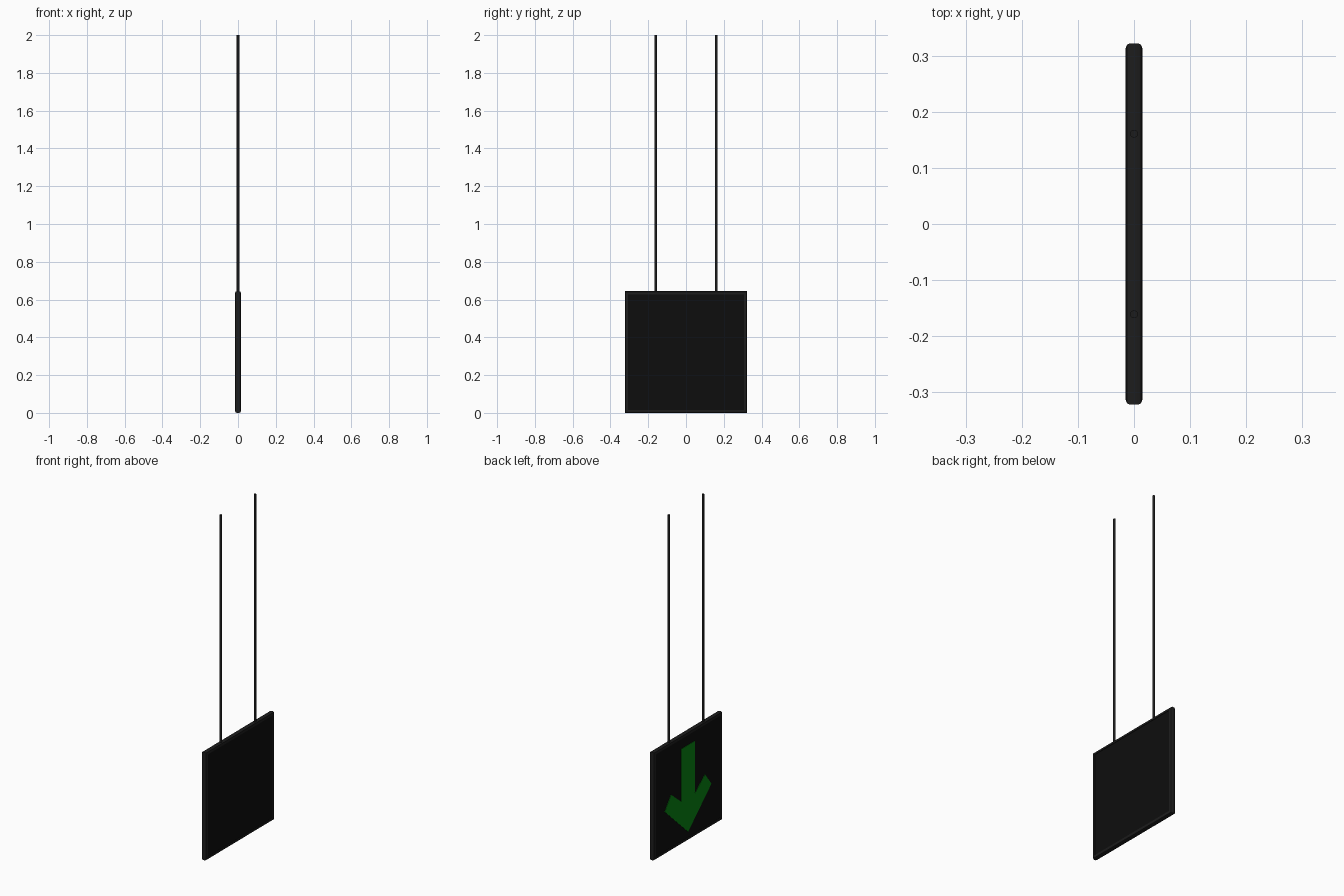
import bpy, bmesh
from mathutils import Vector

if "Cube" in bpy.data.objects:
    bpy.data.objects.remove(bpy.data.objects["Cube"])

SIZE, DEPTH = 0.644, 0.030      # panel square and thickness
ROD_R, ROD_Y = 0.007, 0.161


def material(name, rgb):
    m = bpy.data.materials.new(name)
    m.diffuse_color = (*rgb, 1)
    m.use_nodes = True
    m.node_tree.nodes["Principled BSDF"].inputs["Base Color"].default_value = m.diffuse_color
    return m


def finish(bm, name, mat, smooth=False):
    bmesh.ops.recalc_face_normals(bm, faces=bm.faces)
    me = bpy.data.meshes.new(name)
    bm.to_mesh(me)
    bm.free()
    ob = bpy.data.objects.new(name, me)
    bpy.context.collection.objects.link(ob)
    me.materials.append(mat)
    if smooth:
        bpy.context.view_layer.objects.active = ob
        ob.select_set(True)
        bpy.ops.object.shade_smooth_by_angle(angle=0.7)
        ob.select_set(False)
    return ob


black = material("black_metal", (0.012, 0.012, 0.012))
screen_black = material("screen_black", (0.004, 0.004, 0.004))
green = material("green", (0.002, 0.23, 0.006))

# Frame: rounded profile swept around the square with mitred corners
h, d = SIZE / 2, DEPTH / 2
profile = [(0.016, -0.010), (0.016, -d), (0.009, -d), (0.0027, -0.0125),
           (0, -0.007), (0, 0.007), (0.0027, 0.0125), (0.009, d),
           (0.016, d), (0.016, 0.010)]      # (inset from edge, x)
bm = bmesh.new()
rings = [[bm.verts.new((x, sy * (h - i), h + sz * (h - i))) for i, x in profile]
         for sy, sz in ((-1, -1), (1, -1), (1, 1), (-1, 1))]
n = len(profile)
for k in range(4):
    a, b = rings[k], rings[(k + 1) % 4]
    for j in range(n):
        bm.faces.new((a[j], b[j], b[(j + 1) % n], a[(j + 1) % n]))
finish(bm, "frame", black, True)

# Screen panel set into the frame
bm = bmesh.new()
bmesh.ops.create_cube(bm, size=1)
bmesh.ops.scale(bm, vec=(0.024, SIZE - 0.03, SIZE - 0.03), verts=bm.verts)
bmesh.ops.translate(bm, vec=(0, 0, h), verts=bm.verts)
finish(bm, "screen", screen_black)

# Down arrow on the -x side only
half = [(0.064, 0.568), (0.064, 0.254), (0.16, 0.332), (0.22, 0.253)]
outline = half + [(0, 0.05)] + [(-y, z) for y, z in reversed(half)]
bm = bmesh.new()
face = bm.faces.new([bm.verts.new((-0.0115, y, z)) for y, z in outline])
ext = bmesh.ops.extrude_face_region(bm, geom=[face])
bmesh.ops.translate(bm, vec=(-0.0025, 0, 0),
                    verts=[v for v in ext["geom"] if isinstance(v, bmesh.types.BMVert)])
finish(bm, "down_arrow", green)

# Two hanging rods
z0, z1 = SIZE - 0.01, 2.0
for side, name in ((-1, "hanging_rod_near"), (1, "hanging_rod_far")):
    bm = bmesh.new()
    bmesh.ops.create_cone(bm, cap_ends=True, segments=12, radius1=ROD_R,
                          radius2=ROD_R, depth=z1 - z0)
    bmesh.ops.translate(bm, vec=Vector((0, side * ROD_Y, (z0 + z1) / 2)), verts=bm.verts)
    finish(bm, name, black, True)
